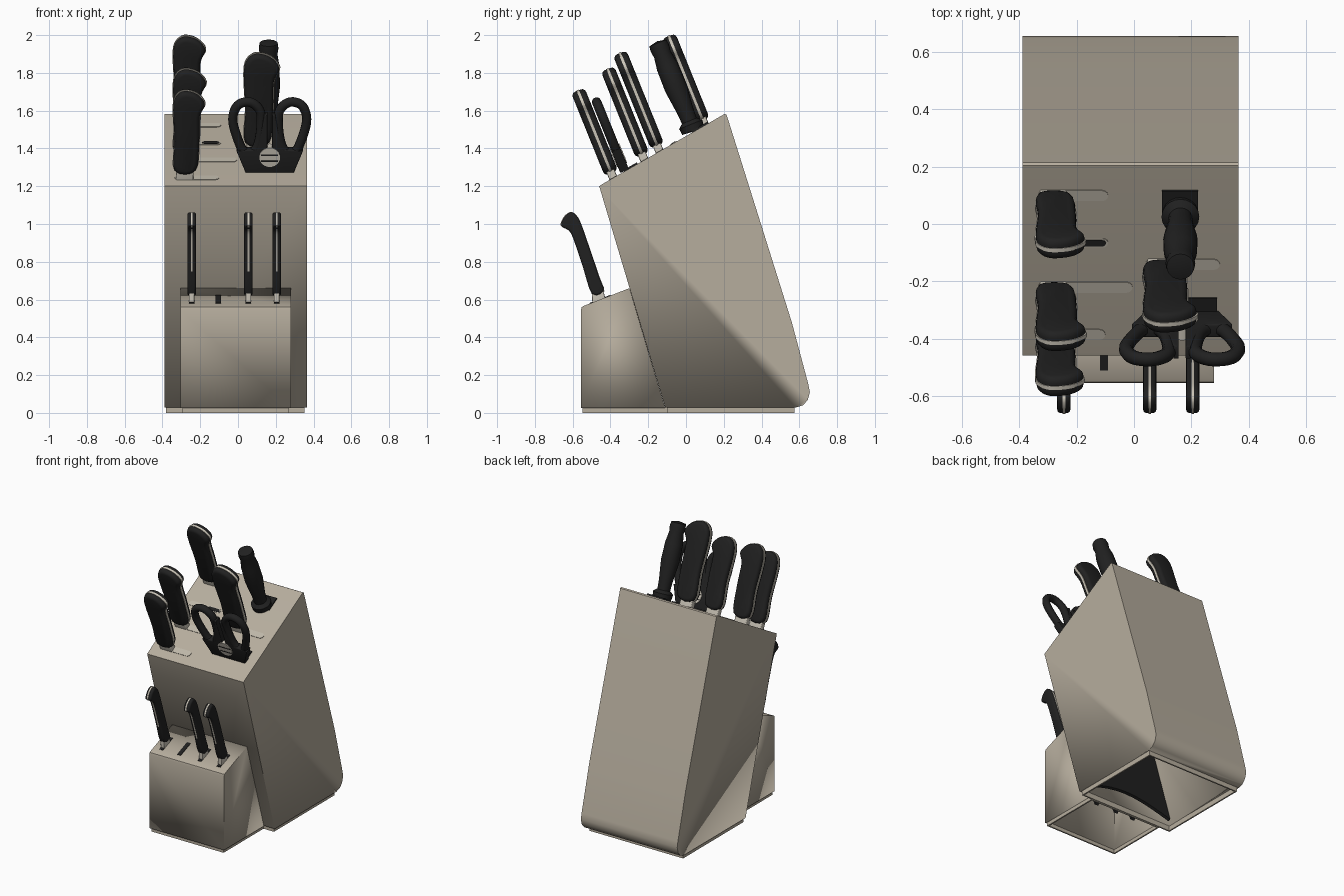
import bpy, bmesh, math
from mathutils import Matrix, Vector

if "Cube" in bpy.data.objects:
    bpy.data.objects.remove(bpy.data.objects["Cube"])


def material(name, rgb):
    m = bpy.data.materials.new(name)
    m.use_nodes = True
    m.diffuse_color = (*rgb, 1)
    m.node_tree.nodes["Principled BSDF"].inputs["Base Color"].default_value = (*rgb, 1)
    return m


WOOD = material("light_wood", (0.47, 0.42, 0.34))
LINING = material("slot_lining", (0.52, 0.48, 0.40))
BLACK = material("black_plastic", (0.015, 0.015, 0.015))
METAL = material("pale_metal", (0.60, 0.56, 0.48))

X, Y, Z = Vector((1, 0, 0)), Vector((0, 1, 0)), Vector((0, 0, 1))
UP = Vector((0, -0.375, 0.927)).normalized()      # handle direction
SLOPE = Vector((0, 0.867, 0.498)).normalized()    # up along the block top
LOW_SLOPE = Vector((0, 0.255, 0.10)).normalized()


def frame(origin, a, b):
    n = a.cross(b)
    m = Matrix((a, b, n)).transposed().to_4x4()
    m.translation = Vector(origin)
    return m


def finish(name, bm, mat, mtx, smooth=True):
    bmesh.ops.transform(bm, matrix=mtx, verts=bm.verts)
    me = bpy.data.meshes.new(name)
    bm.to_mesh(me)
    bm.free()
    me.materials.append(mat)
    ob = bpy.data.objects.new(name, me)
    bpy.context.collection.objects.link(ob)
    if smooth:
        bpy.ops.object.select_all(action='DESELECT')
        ob.select_set(True)
        bpy.context.view_layer.objects.active = ob
        bpy.ops.object.shade_smooth_by_angle(angle=math.radians(40))
    return ob


def rounded(pts, n=4):
    """Closed smooth outline through the points."""
    out, k = [], len(pts)
    for i in range(k):
        p0, p1, p2, p3 = (Vector(pts[(i + j) % k]) for j in (-1, 0, 1, 2))
        for s in range(n):
            t = s / n
            out.append(0.5 * (2 * p1 + (p2 - p0) * t + (2 * p0 - 5 * p1 + 4 * p2 - p3) * t * t
                              + (3 * p1 - p0 - 3 * p2 + p3) * t ** 3))
    return out


def prism(name, pts, depth, mat, mtx, bevel=0, open_edges=(), wall=0):
    """Outline extruded along the frame normal; may be an open hollow shell."""
    bm = bmesh.new()
    lo = [bm.verts.new((p[0], p[1], -depth / 2)) for p in pts]
    hi = [bm.verts.new((p[0], p[1], depth / 2)) for p in pts]
    caps = [bm.faces.new(lo), bm.faces.new(hi)]
    k = len(pts)
    sides = [bm.faces.new((lo[i], lo[(i + 1) % k], hi[(i + 1) % k], hi[i])) for i in range(k)]
    bmesh.ops.recalc_face_normals(bm, faces=bm.faces)
    if bevel:
        edges = [e for f in caps for e in f.edges]
        bmesh.ops.bevel(bm, geom=edges, offset=bevel, segments=3, profile=0.5,
                        affect='EDGES', clamp_overlap=False)
    if open_edges:
        bmesh.ops.delete(bm, geom=[sides[i] for i in open_edges], context='FACES')
    ob = finish(name, bm, mat, mtx)
    if wall:
        s = ob.modifiers.new("wall", 'SOLIDIFY')
        s.thickness, s.offset = wall, -1
        s.use_even_offset = True
    return ob


def rect(x0, x1, y0, y1):
    return [(x0, y0), (x1, y0), (x1, y1), (x0, y1)]


def pill(x0, x1, h):
    """Slot outline with rounded ends."""
    arc = [(math.cos(a), math.sin(a)) for a in (math.radians(30 * i - 90) for i in range(7))]
    return ([(x1 - h / 2 + c * h / 2, s * h / 2) for c, s in arc]
            + [(x0 + h / 2 - c * h / 2, -s * h / 2) for c, s in arc])


def top_z(y):
    return 1.20 + (y + 0.46) * 0.575


def low_z(y):
    return 0.56 + (y + 0.555) * 0.392


# Hollow blocks, open underneath
prism("main_block", [(-0.11, 0.028), (-0.455, 1.185), (-0.46, 1.20), (-0.45, 1.207),
                     (0.205, 1.583), (0.215, 1.578), (0.56, 0.48), (0.648, 0.15), (0.656, 0.11),
                     (0.645, 0.07), (0.62, 0.04), (0.58, 0.028)],
      0.755, WOOD, frame((-0.0125, 0, 0), Y, Z), open_edges=(11,), wall=0.02)
prism("small_block", [(-0.11, 0.025), (-0.30, 0.66), (-0.54, 0.567), (-0.552, 0.56),
                      (-0.556, 0.545), (-0.556, 0.025)],
      0.585, WOOD, frame((-0.0125, 0, 0), Y, Z), open_edges=(0, 5), wall=0.02)

# Recessed foot rims
for name, x0, x1, y0, y1 in (("main_foot", -0.38, 0.352, -0.10, 0.575),
                             ("small_foot", -0.295, 0.27, -0.547, -0.10)):
    bm = bmesh.new()
    lo = [bm.verts.new((*p, 0)) for p in rect(x0, x1, y0, y1)]
    hi = [bm.verts.new((*p, 0.035)) for p in rect(x0, x1, y0, y1)]
    for i in range(4):
        j = (i + 1) % 4
        bm.faces.new((lo[i], lo[j], hi[j], hi[i]))
    s = finish(name, bm, WOOD, Matrix(), False).modifiers.new("wall", 'SOLIDIFY')
    s.thickness, s.offset = 0.014, -1

# Dark insert with an arched lower edge, behind the front wall
front_up = Vector((0, -0.287, 0.958)).normalized()
arch = [(-0.36 + 0.69 * i / 10, 0.04 + 0.09 * math.sin(math.pi * i / 10)) for i in range(11)]
prism("inner_insert", arch + [(0.33, 1.1), (-0.36, 1.1)], 0.02, BLACK,
      frame((0, -0.065, 0.03), X, front_up))

# Large knives: spine x, slot y, size
grip = [(0, 0.05), (0.0, 0.22), (-0.008, 0.40), (0.005, 0.475), (0.05, 0.51), (0.12, 0.492),
        (0.162, 0.435), (0.135, 0.365), (0.132, 0.22), (0.112, 0.05)]
for i, (x, y, size, tip) in enumerate(((-0.335, 0.10, 1, 0.245), (0.04, -0.14, 1.1, 0.26),
                                       (-0.335, -0.22, 1.02, 0.33), (-0.335, -0.385, 0.98, 0.235))):
    f = frame((x, y, top_z(y)), X, UP)
    pts = rounded([(a * size, b * size) for a, b in grip])
    prism(f"knife_grip_{i}", pts, 0.076, BLACK, f, bevel=0.022)
    rim = [(0.065 + (p[0] - 0.065) * 1.05, 0.28 + (p[1] - 0.28) * 1.012) for p in pts]
    prism(f"knife_tang_{i}", rim, 0.014, METAL, f)
    prism(f"knife_bolster_{i}", rect(0.006, 0.10, -0.03, 0.07), 0.045, METAL, f, bevel=0.008)
    prism(f"knife_slot_{i}", pill(0, tip, 0.042), 0.008, LINING,
          frame((x, y, top_z(y)), X, SLOPE))

# Empty slot and black collars on the sloping top
for name, x0, x1, y, h, mat in (("empty_slot", -0.335, -0.09, -0.065, 0.036, LINING),
                                ("empty_slot_hole", -0.19, -0.098, -0.065, 0.024, BLACK)):
    d = 0.008 if mat is LINING else 0.012
    prism(name, pill(x0, x1, h), d, mat, frame((0, y, top_z(y)), X, SLOPE))
prism("steel_collar", rect(0.098, 0.224, -0.05, 0.05), 0.02, BLACK,
      frame((0, 0.075, top_z(0.075)), X, SLOPE))
prism("scissor_collar", rect(0.04, 0.29, -0.04, 0.04), 0.02, BLACK,
      frame((0, -0.29, top_z(-0.29)), X, SLOPE))

# Sharpening steel handle, turned
bm = bmesh.new()
turn = [(0, 0), (0.062, 0.005), (0.066, 0.04), (0.042, 0.06), (0.045, 0.12), (0.060, 0.25),
        (0.058, 0.37), (0.047, 0.44), (0.052, 0.475), (0.048, 0.505), (0, 0.515)]
vs = [bm.verts.new((r, 0, h)) for r, h in turn]
es = [bm.edges.new(p) for p in zip(vs, vs[1:])]
bmesh.ops.spin(bm, geom=vs + es, axis=(0, 0, 1), cent=(0, 0, 0), angle=math.tau, steps=20)
bmesh.ops.remove_doubles(bm, verts=bm.verts, dist=1e-4)
bmesh.ops.recalc_face_normals(bm, faces=bm.faces)
finish("steel_handle", bm, BLACK,
       Matrix.Translation((0.162, 0.04, 1.49)) @ UP.to_track_quat('Z', 'Y').to_matrix().to_4x4())

# Scissors: two finger loops, joined lower body and pale pivot
f = frame((0.168, -0.325, 1.28), X, UP)
loop = [(0.045, 0.30), (0.055, 0.18), (0.085, 0.11), (0.135, 0.11), (0.175, 0.20),
        (0.196, 0.30), (0.170, 0.375), (0.11, 0.395), (0.06, 0.36)]
for side, s in (("left", 1), ("right", -1)):
    cu = bpy.data.curves.new(f"scissor_loop_{side}", 'CURVE')
    cu.dimensions = '3D'
    cu.bevel_depth, cu.bevel_resolution = 0.025, 3
    path = rounded(loop, 4)
    sp = cu.splines.new('POLY')
    sp.points.add(len(path) - 1)
    for pt, p in zip(sp.points, path):
        pt.co = (*(f @ Vector((s * p[0], p[1], 0))), 1)
    sp.use_cyclic_u = True
    sp.use_smooth = True
    cu.materials.append(BLACK)
    bpy.context.collection.objects.link(bpy.data.objects.new(cu.name, cu))
half = [(0.128, 0), (0.175, 0.12), (0.12, 0.13), (0.07, 0.13), (0.045, 0.24), (0.03, 0.33)]
body = half + [(0.012, 0.33), (0.012, 0.13), (-0.012, 0.13), (-0.012, 0.33)]
prism("scissor_body", body + [(-a, b) for a, b in reversed(half)], 0.05, BLACK, f, bevel=0.006)
disc = [(0.055 * math.cos(a), 0.09 + 0.055 * math.sin(a))
        for a in (math.tau * i / 24 for i in range(24))]
prism("scissor_pivot", disc, 0.058, METAL, f)
for i, h in enumerate((0.065, 0.10)):
    prism(f"pivot_groove_{i}", rect(-0.045, 0.045, h, h + 0.006), 0.062, BLACK, f)

# Small knives in the lower block, with dark sheaths hanging inside
steak = [(-0.498, 0.63), (-0.436, 0.645), (-0.46, 0.72), (-0.51, 0.87), (-0.555, 1.0),
         (-0.58, 1.045), (-0.61, 1.062), (-0.645, 1.035), (-0.66, 0.99), (-0.62, 0.965),
         (-0.595, 0.92), (-0.545, 0.77)]
for i, x in enumerate((-0.245, -0.105, 0.055, 0.205)):
    f = frame((x, 0, 0), Y, Z)
    prism(f"small_sheath_{i}", [(-0.50, 0.56), (-0.41, 0.60), (-0.25, 0.19), (-0.31, 0.13)],
          0.03, BLACK, f)
    y = -0.455
    prism(f"small_slot_{i}", rect(-0.014, 0.014, -0.06, 0.06), 0.008,
          BLACK, frame((x, y, low_z(y)), X, LOW_SLOPE))
    if i == 1:
        continue
    pts = rounded(steak, 3)
    prism(f"small_grip_{i}", pts, 0.046, BLACK, f, bevel=0.012)
    prism(f"small_tang_{i}", [(-0.548 + (p[0] + 0.548) * 1.03, 0.84 + (p[1] - 0.84) * 1.01)
                              for p in pts], 0.01, METAL, f)
    prism(f"small_bolster_{i}", [(-0.495, 0.575), (-0.425, 0.60), (-0.44, 0.655), (-0.50, 0.645)],
          0.03, METAL, f, bevel=0.005)
